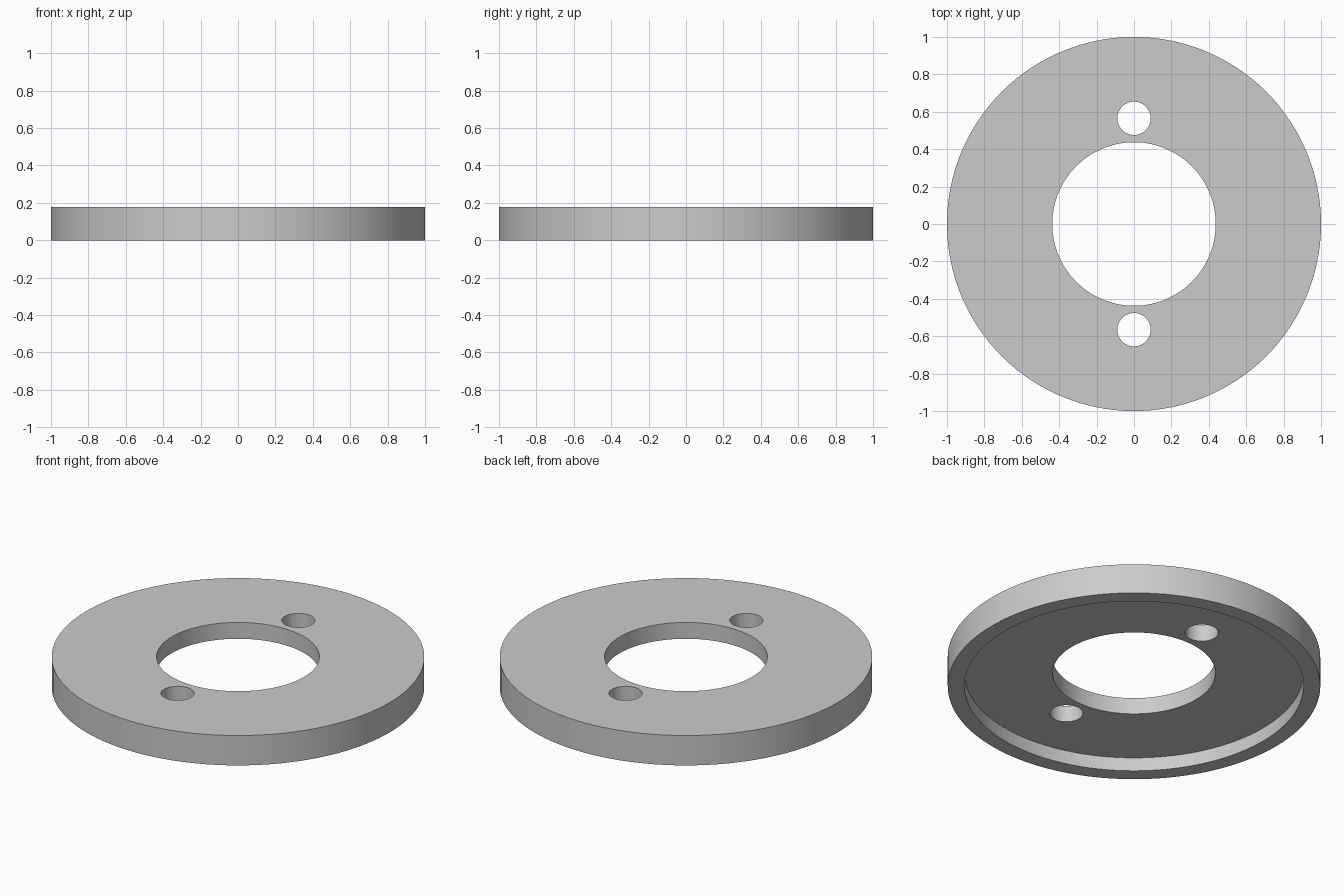
import bpy

cube = bpy.data.objects.get("Cube")
if cube:
    bpy.data.objects.remove(cube, do_unlink=True)

HEIGHT = 0.177
RECESS = 0.08

grey = bpy.data.materials.new("plain grey")
grey.use_nodes = True
colour = (0.6, 0.6, 0.6, 1)
grey.diffuse_color = colour
grey.node_tree.nodes["Principled BSDF"].inputs["Base Color"].default_value = colour


def cylinder(name, radius, bottom, top, y=0, sides=128):
    bpy.ops.mesh.primitive_cylinder_add(
        vertices=sides, radius=radius, depth=top - bottom,
        location=(0, y, (bottom + top) / 2))
    obj = bpy.context.object
    obj.name = name
    obj.data.materials.append(grey)
    return obj


# Solid disc
disc = cylinder("flanged_ring", 1, 0, HEIGHT)

# Underside recess, central bore and two bolt holes
cutters = [
    cylinder("recess_cutter", 0.91, -0.1, RECESS),
    cylinder("bore_cutter", 0.437, -0.2, 0.4),
]
for side in (-1, 1):
    cutters.append(cylinder("bolt_hole_cutter", 0.089, -0.2, 0.4, side * 0.565, 64))

bpy.ops.object.select_all(action="DESELECT")
disc.select_set(True)
bpy.context.view_layer.objects.active = disc
for cutter in cutters:
    cutter.hide_render = True
    cut = disc.modifiers.new(cutter.name, "BOOLEAN")
    cut.operation = "DIFFERENCE"
    cut.solver = "EXACT"
    cut.object = cutter
    bpy.ops.object.modifier_apply(modifier=cut.name)
    bpy.data.objects.remove(cutter, do_unlink=True)

# Smooth round walls with crisp rims
bpy.ops.object.shade_smooth_by_angle()
